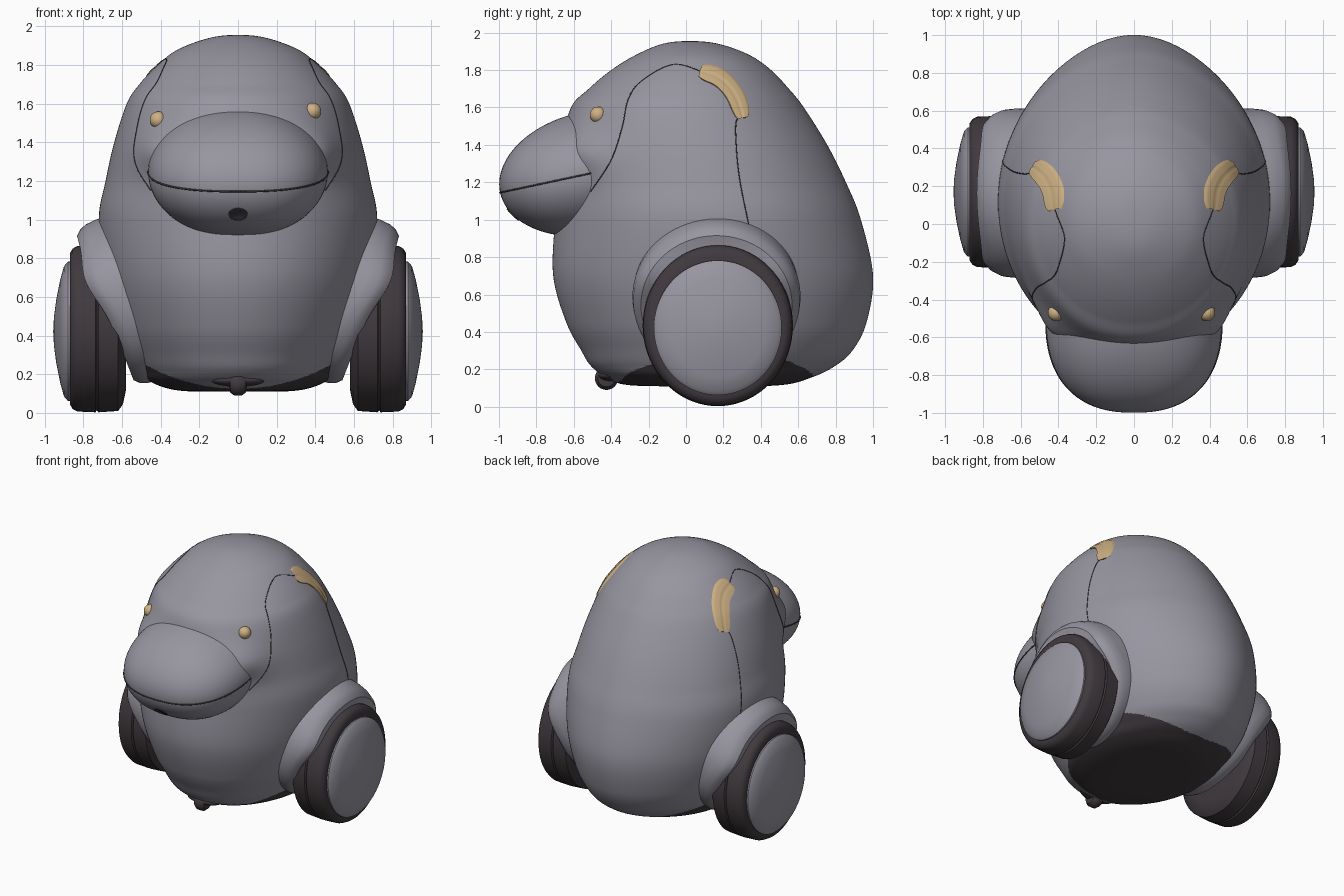
import bpy, bmesh, math
from mathutils import Vector, Matrix

if "Cube" in bpy.data.objects:
    bpy.data.objects.remove(bpy.data.objects["Cube"])


def material(name, rgb):
    m = bpy.data.materials.new(name)
    m.use_nodes = True
    m.diffuse_color = (*rgb, 1)
    bsdf = m.node_tree.nodes["Principled BSDF"]
    bsdf.inputs["Base Color"].default_value = (*rgb, 1)
    bsdf.inputs["Roughness"].default_value = 0.6
    return m


GREY = material("shell grey", (0.31, 0.30, 0.35))
DARK = material("dark rubber", (0.052, 0.042, 0.048))
TAN = material("warm tan", (0.62, 0.44, 0.23))


def finish(name, bm, mats, angle=40):
    bmesh.ops.remove_doubles(bm, verts=bm.verts, dist=1e-5)
    bmesh.ops.recalc_face_normals(bm, faces=bm.faces)
    mesh = bpy.data.meshes.new(name)
    bm.to_mesh(mesh)
    bm.free()
    for m in mats:
        mesh.materials.append(m)
    ob = bpy.data.objects.new(name, mesh)
    bpy.context.collection.objects.link(ob)
    bpy.ops.object.select_all(action="DESELECT")
    ob.select_set(True)
    bpy.context.view_layer.objects.active = ob
    bpy.ops.object.shade_smooth_by_angle(angle=math.radians(angle))
    return ob


def loft(rings, closed=True):
    """Skin a list of equally long point rows."""
    bm = bmesh.new()
    rows = [[bm.verts.new(p) for p in ring] for ring in rings]
    n = len(rows[0])
    for a, b in zip(rows, rows[1:]):
        for i in range(n if closed else n - 1):
            j = (i + 1) % n
            bm.faces.new((a[i], a[j], b[j], b[i]))
    return bm


def lathe(name, profile, mat, centre, side=1, tilt=0, squash=1, n=72):
    """Turn (offset, radius) pairs about the x axis, then tilt and mirror."""
    rot = Matrix.Rotation(tilt, 3, "Y")
    rings = []
    for off, r in profile:
        ring = []
        for i in range(n):
            a = math.tau * i / n
            p = rot @ Vector((off, r * squash * math.cos(a), r * math.sin(a))) + Vector(centre)
            ring.append((p.x * side, p.y, p.z))
        rings.append(ring)
    return finish(name, loft(rings), [mat])


def spline(points, steps):
    """Catmull-Rom through points; the first and last are guides."""
    out = []
    for a, b, c, d in zip(points, points[1:], points[2:], points[3:]):
        for k in range(steps):
            t = k / steps
            out.append([q + 0.5 * t * (r - p + t * (2*p - 5*q + 4*r - s + t * (3*(q - r) + s - p)))
                        for p, q, r, s in zip(a, b, c, d)])
    return out + [list(points[-2])]


# Body shell: height, half width, front y, back y
SECTIONS = [
    (.11, 0, .1, .1), (.115, .3, -.3, .5), (.16, .45, -.43, .68), (.22, .5, -.51, .8),
    (.3, .55, -.56, .89), (.45, .62, -.64, .965), (.7, .69, -.71, 1), (1, .72, -.7, .935),
    (1.2, .685, -.68, .855), (1.4, .64, -.665, .755), (1.6, .575, -.615, .63), (1.7, .51, -.52, .55),
    (1.8, .415, -.4, .455), (1.88, .31, -.27, .34), (1.94, .145, -.125, .175), (1.955, 0, .02, .02)]
STEPS = 16


def ghost(s):
    return (s[0], -s[1], s[3], s[2])


body_rows = spline([ghost(SECTIONS[1])] + SECTIONS + [ghost(SECTIONS[-2])], STEPS)


def fullness(s, z):
    """Narrower tail at the back, squarer face behind the snout."""
    if s > 0:
        return 1 - .12 * s ** 4
    return 1 + .8 * s ** 6 * math.exp(-((z - 1.36) / .15) ** 2)


def body_x(y, z):
    """Half width of the shell at a given y and z."""
    for a, b in zip(body_rows[2 * STEPS:], body_rows[2 * STEPS + 1:]):
        if a[0] <= z <= b[0]:
            t = (z - a[0]) / max(b[0] - a[0], 1e-6)
            _, w, f, k = [p + (q - p) * t for p, q in zip(a, b)]
            u = (y - (f + k) / 2) / ((k - f) / 2)
            return w * math.sqrt(max(0, 1 - u * u)) * fullness(u, z)
    return 0


N = 192
rings = []
for z, w, f, k in body_rows:
    angles = [math.tau * i / N for i in range(N)]
    rings.append([(w * math.cos(a) * fullness(math.sin(a), z), (f + k) / 2 + (k - f) / 2 * math.sin(a), z)
                  for a in angles])
body = loft(rings)
for face in body.faces:
    c = face.calc_center_median()
    face.material_index = int(c.z < 0.138 + 0.5 * c.x ** 2 + 0.035 * c.y)
finish("body_shell", body, [GREY, DARK])

# Snout: squared-off ellipsoid tipped forward
SNOUT = Matrix.Translation((0, -.5, 1.25)) @ Matrix.Rotation(math.radians(12), 4, "X")


def snout_point(d, grow=1):
    p = 2.4
    h = (abs(d.x) ** p + abs(d.y) ** p) ** (1 / p)
    d = d / math.hypot(h, d.z) * grow
    return SNOUT @ Vector((d.x * .465, d.y * .505, d.z * .33))


bm = bmesh.new()
bmesh.ops.create_uvsphere(bm, u_segments=80, v_segments=48, radius=1)
for v in bm.verts:
    v.co = snout_point(v.co.copy())
finish("snout", bm, [GREY])


def seam(name, points, radius):
    cu = bpy.data.curves.new(name, "CURVE")
    cu.dimensions = "3D"
    cu.bevel_depth = radius
    cu.bevel_resolution = 1
    sp = cu.splines.new("POLY")
    sp.points.add(len(points) - 1)
    for p, co in zip(sp.points, points):
        p.co = (*co, 1)
    cu.materials.append(DARK)
    ob = bpy.data.objects.new(name, cu)
    bpy.context.collection.objects.link(ob)


# Mouth line and a flush chin port with a dished centre
arc = [math.pi * (1 + i / 60) for i in range(61)]
seam("mouth_seam", [snout_point(Vector((math.cos(a), math.sin(a), 0))) for a in arc], .005)
port = []
for r, grow in ((.051, .99), (.049, 1.01), (.033, 1.01), (.028, 1.004), (0, 1.004)):
    port.append([snout_point(Vector((0, -.92, -.395)) + r / .4 * Vector(
        (.86 * math.cos(a), -.395 * math.sin(a), .92 * math.sin(a))), grow)
        for a in [math.tau * i / 32 for i in range(32)]])
finish("chin_port", loft(port), [DARK])

# Panel lines and shoulder patches, given as (y, z) paths on the shell
FACE = [(-.56, 1.08), (-.51, 1.15), (-.4, 1.32), (-.34, 1.5), (-.31, 1.64), (-.24, 1.74),
        (-.07, 1.83), (.09, 1.79), (.2, 1.75)]
FLANK = [(.33, 1.6), (.32, 1.55), (.27, 1.53), (.27, 1.38), (.29, 1.2), (.34, .95), (.36, .8)]
PATCH = [(0, 1.81), (.075, 1.795), (.18, 1.758), (.26, 1.67), (.305, 1.545), (.315, 1.45)]

for side, label in ((1, "left"), (-1, "right")):
    def on_body(y, z, lift=0):
        return (side * (body_x(y, z) + lift), y, z)

    seam(label + "_face_seam", [on_body(*p) for p in spline(FACE, 8)], .003)
    seam(label + "_flank_seam", [on_body(*p) for p in spline(FLANK, 8)], .003)

    # Patch with a shallow groove down the middle
    path = [Vector(p) for p in spline(PATCH, 8)]
    rows = []
    for i, p in enumerate(path):
        t = (path[min(i + 1, len(path) - 1)] - path[max(i - 1, 0)]).normalized()
        half = .054 * (1 - .4 * abs(2 * i / (len(path) - 1) - 1) ** 6)
        pts = [p + Vector((-t.y, t.x)) * half * k / 6 for k in range(-6, 7)]
        rows.append([on_body(q.x, q.y, -.01 if j % 12 == 0 else .004 if j == 6 else .0095)
                     for j, q in enumerate(pts)])
    finish(label + "_shoulder_patch", loft(rows, closed=False), [TAN], 80)

    # Eye
    z = 1.56 if side > 0 else 1.515
    bm = bmesh.new()
    bmesh.ops.create_uvsphere(bm, u_segments=24, v_segments=16, radius=.044)
    bmesh.ops.translate(bm, verts=bm.verts, vec=on_body(-.47, z, -.014))
    finish(label + "_eye", bm, [TAN])

    # Wheel housing, swelling outward over the tyre
    housing = lathe(label + "_wheel_housing",
                    [(-.3, .43), (-.12, .445), (-.06, .44), (-.025, .425), (0, .4)]
                    + [(0, .4 - .05 * i) for i in range(1, 9)],
                    GREY, (.685, .163, .542), side, .37, 1.01)
    for v in housing.data.vertices:
        v.co.x += side * .05 * math.exp(-((v.co.z - .68) / .14) ** 2)

    # Tyre and hub cap
    lathe(label + "_tyre",
          [(-.15, 0), (-.15, .32), (-.135, .39), (-.11, .425), (-.008, .432), (0, .422), (.008, .432),
           (.1, .428), (.125, .415), (.14, .39), (.14, .34), (.12, 0)],
          DARK, (.73, .17, .435), side, 0, .93)
    lathe(label + "_hub_cap",
          [(0, .36), (.02, .36), (.04, .337), (.06, .265), (.08, .165), (.092, .075), (.096, 0)],
          GREY, (.86, .17, .422), side, 0, .95)

# Front caster
bm = bmesh.new()
bmesh.ops.create_uvsphere(bm, u_segments=32, v_segments=16, radius=1)
bmesh.ops.transform(bm, verts=bm.verts, matrix=Matrix.Translation((0, -.395, .168)) @ Matrix.Diagonal((.14, .075, .033, 1)))
finish("caster_mount", bm, [DARK])
lathe("caster_wheel", [(-.045, 0), (-.042, .045), (-.02, .062), (.02, .062), (.042, .045), (.045, 0)],
      DARK, (0, -.425, .152), n=32)
